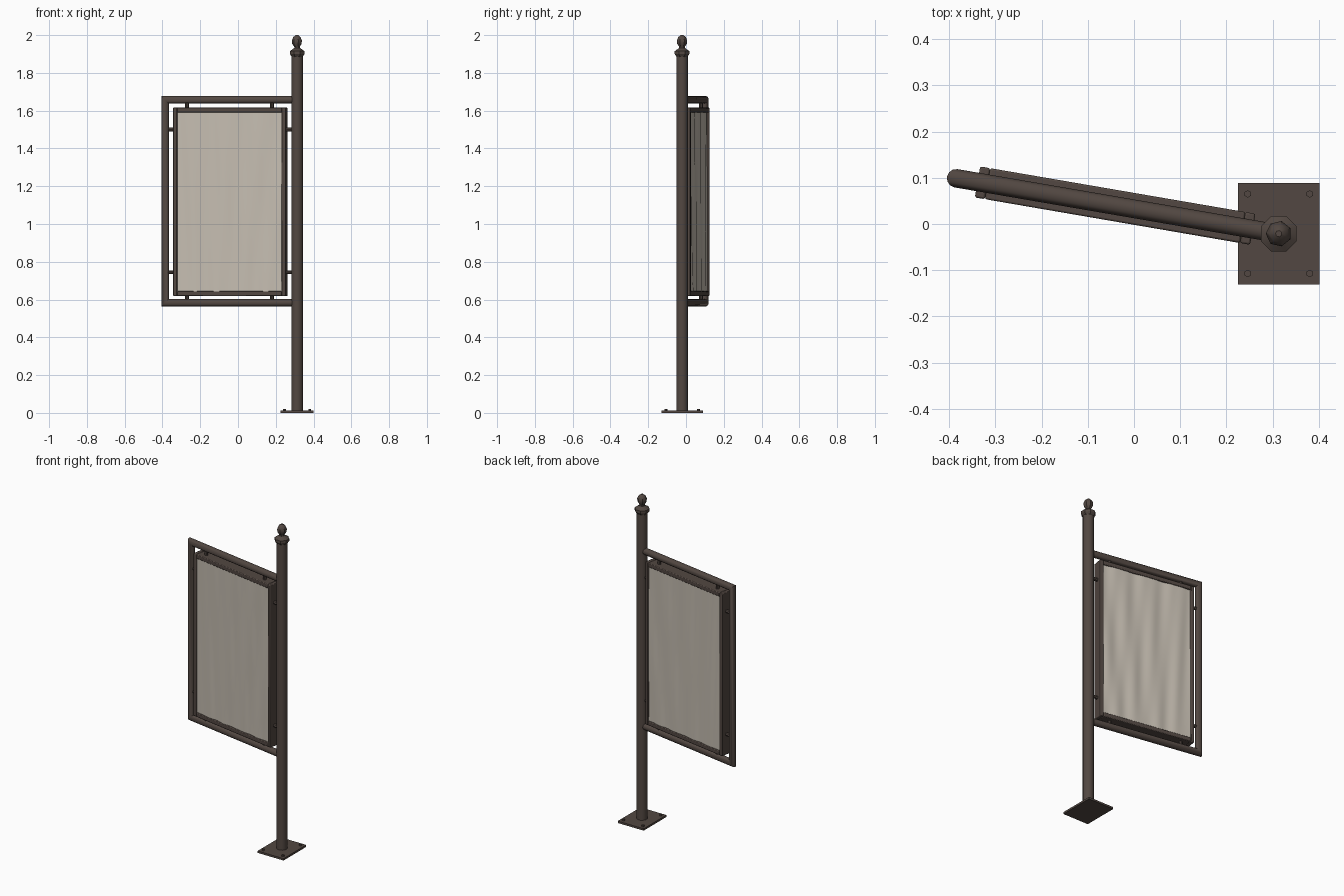
import bpy, bmesh
from math import sin, cos, pi, radians
from mathutils import Matrix, Vector

cube = bpy.data.objects.get("Cube")
if cube:
    bpy.data.objects.remove(cube)


def material(name, rgb):
    m = bpy.data.materials.new(name)
    m.use_nodes = True
    m.diffuse_color = (*rgb, 1)
    bsdf = m.node_tree.nodes["Principled BSDF"]
    bsdf.inputs["Base Color"].default_value = (*rgb, 1)
    bsdf.inputs["Roughness"].default_value = 0.7
    return m


BROWN = material("dark_brown_metal", (0.085, 0.064, 0.054))
CLOTH = material("pale_cloth", (0.56, 0.51, 0.44))

POST = Matrix.Translation((0.313, -0.021, 0))
# Sign space: x runs out from the post, y points to the front
SIGN = POST @ Matrix.Rotation(radians(170.25), 4, "Z")


def finish(name, bm, mat, matrix, smooth=None, bevel=0):
    bmesh.ops.recalc_face_normals(bm, faces=bm.faces)
    me = bpy.data.meshes.new(name)
    bm.to_mesh(me)
    bm.free()
    me.materials.append(mat)
    ob = bpy.data.objects.new(name, me)
    bpy.context.collection.objects.link(ob)
    ob.matrix_world = matrix
    if bevel:
        mod = ob.modifiers.new("rounded_edges", "BEVEL")
        mod.width, mod.segments = bevel, 2
    if smooth:
        bpy.ops.object.select_all(action="DESELECT")
        ob.select_set(True)
        bpy.context.view_layer.objects.active = ob
        bpy.ops.object.shade_smooth_by_angle(angle=radians(smooth))
    return ob


def add_box(bm, lo, hi):
    lo, hi = Vector(lo), Vector(hi)
    m = Matrix.Translation((lo + hi) / 2) @ Matrix.Diagonal((*(hi - lo), 1))
    bmesh.ops.create_cube(bm, size=1, matrix=m)


def add_rod(bm, a, b, r, sides=8):
    a, b = Vector(a), Vector(b)
    rot = (b - a).to_track_quat("Z", "Y").to_matrix().to_4x4()
    bmesh.ops.create_cone(bm, cap_ends=True, segments=sides, radius1=r, radius2=r,
                          depth=(b - a).length, matrix=Matrix.Translation((a + b) / 2) @ rot)


def loft(bm, rings):
    for a, b in zip(rings, rings[1:]):
        n = len(a)
        for i in range(n):
            bm.faces.new((a[i], a[(i + 1) % n], b[(i + 1) % n], b[i]))
    bm.faces.new(rings[0])
    bm.faces.new(rings[-1])


def lathe(name, profile, sides, smooth):
    bm = bmesh.new()
    loft(bm, [[bm.verts.new((r * cos(2 * pi * (i + 0.5) / sides),
                             r * sin(2 * pi * (i + 0.5) / sides), z))
               for i in range(sides)] for r, z in profile])
    return finish(name, bm, BROWN, POST, smooth)


# Base plate with four bolts
bm = bmesh.new()
add_box(bm, (-0.088, -0.11, 0), (0.088, 0.11, 0.012))
finish("base_plate", bm, BROWN, POST)
bm = bmesh.new()
for sx in (-1, 1):
    for sy in (-1, 1):
        add_rod(bm, (sx * 0.067, sy * 0.086, 0.01), (sx * 0.067, sy * 0.086, 0.021), 0.008, 6)
finish("base_bolts", bm, BROWN, POST)

# Post, collar and finial
lathe("post", [(0.0315, 0.01), (0.0315, 1.9)], 12, 40)
lathe("collar", [(0.031, 1.885), (0.042, 1.9), (0.042, 1.915), (0.027, 1.925),
                 (0.016, 1.932), (0.016, 1.945)], 8, 30)
lathe("finial_ball", [(0.014, 1.936), (0.026, 1.954), (0.028, 1.972),
                      (0.02, 1.99), (0.007, 2.0)], 7, 40)

# Mitred tube that carries the sign
TOP, BOTTOM, END, R = 1.658, 0.583, 0.708, 0.02
bm = bmesh.new()
rings = []
for x, z, mx, mz in ((0, TOP, 0, 1), (END, TOP, 1, 1), (END, BOTTOM, 1, -1), (0, BOTTOM, 0, -1)):
    rings.append([bm.verts.new((x + mx * R * cos(2 * pi * i / 12), R * sin(2 * pi * i / 12),
                                z + mz * R * cos(2 * pi * i / 12))) for i in range(12)])
loft(bm, rings)
finish("carrier_tube", bm, BROWN, SIGN, 40)

# Sign frame bars
X0, X1, Z0, Z1, D = 0.057, 0.661, 0.618, 1.616, 0.034
SIDE, HEAD = 0.022, 0.026
bm = bmesh.new()
for x in (X0, X1 - SIDE):
    add_box(bm, (x, -D, Z0), (x + SIDE, D, Z1))
for z in (Z0, Z1 - HEAD):
    add_box(bm, (X0 + SIDE, -D, z), (X1 - SIDE, D, z + HEAD))
finish("sign_frame", bm, BROWN, SIGN, 30, bevel=0.004)

# Short rods between the sign frame and its carrier
bm = bmesh.new()
for x in (0.135, 0.592):
    add_rod(bm, (x, 0, Z1 - 0.01), (x, 0, TOP), 0.01)
    add_rod(bm, (x, 0, BOTTOM), (x, 0, Z0 + 0.01), 0.01)
for z in (0.745, 1.5):
    add_rod(bm, (0.02, 0, z), (X0 + 0.01, 0, z), 0.01)
    add_rod(bm, (X1 - 0.01, 0, z), (END, 0, z), 0.01)
finish("sign_rods", bm, BROWN, SIGN, 40)

# Softly rippled cloth on both sides of the sign
for name, side in (("front_cloth", 1), ("back_cloth", -1)):
    bm = bmesh.new()
    bmesh.ops.create_grid(bm, x_segments=40, y_segments=24, size=0.5)
    for v in bm.verts:
        u, w = v.co.x, v.co.y
        ripple = 0.0025 * sin(u * (24 - 8 * w) + 3 * w) + 0.001 * sin(41 * u - 5 * w)
        v.co = ((X0 + X1) / 2 + u * (X1 - X0 - SIDE), side * (D - 0.006 + ripple),
                (Z0 + Z1) / 2 + w * (Z1 - Z0 - HEAD))
    ob = finish(name, bm, CLOTH, SIGN, 60)
    if ob.data.polygons[0].normal.y * side < 0:
        ob.data.flip_normals()
